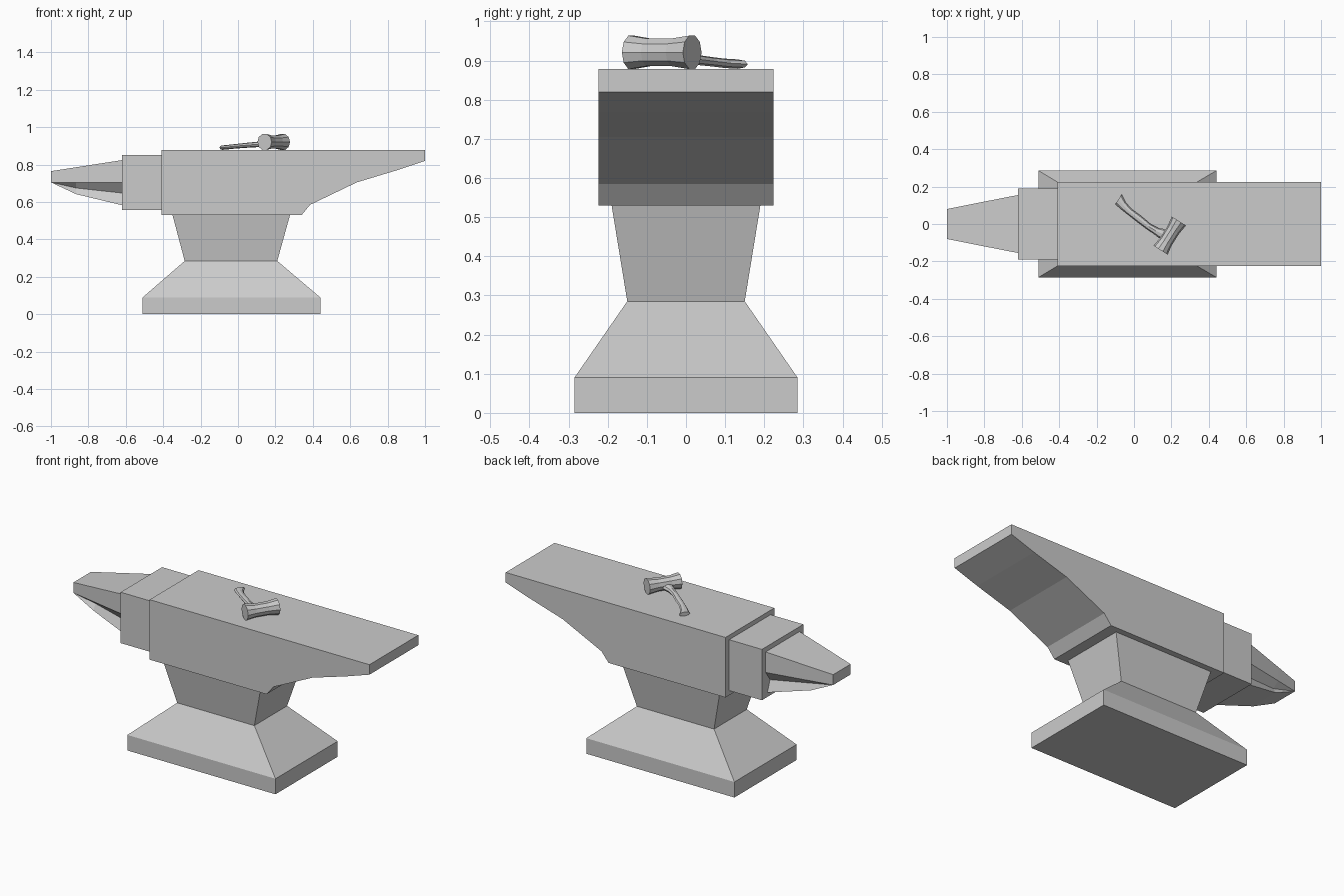
import bpy, bmesh
from math import cos, sin, tau
from mathutils import Vector

if "Cube" in bpy.data.objects:
    bpy.data.objects.remove(bpy.data.objects["Cube"])


def loft(name, rings):
    """Skin a stack of equal-length point rings and cap both ends."""
    bm = bmesh.new()
    loops = [[bm.verts.new(p) for p in ring] for ring in rings]
    n = len(loops[0])
    for a, b in zip(loops, loops[1:]):
        for i in range(n):
            j = (i + 1) % n
            bm.faces.new((a[i], a[j], b[j], b[i]))
    bm.faces.new(loops[0])
    bm.faces.new(loops[-1])
    bmesh.ops.remove_doubles(bm, verts=bm.verts, dist=1e-5)
    bmesh.ops.recalc_face_normals(bm, faces=bm.faces)
    mesh = bpy.data.meshes.new(name)
    bm.to_mesh(mesh)
    bm.free()
    obj = bpy.data.objects.new(name, mesh)
    bpy.context.collection.objects.link(obj)
    return obj


def slab(x0, x1, y, z):
    """Horizontal rectangle, symmetric in y."""
    return [(x0, -y, z), (x1, -y, z), (x1, y, z), (x0, y, z)]


def section(x, half):
    """Cross-section across y at x, mirrored from (y, z) points."""
    return [(x, y, z) for y, z in half] + [(x, -y, z) for y, z in reversed(half)]


# Foot and waist
loft("base", [slab(-.51, .44, .285, 0), slab(-.51, .44, .285, .09),
              slab(-.285, .21, .15, .285)])
loft("waist", [slab(-.285, .21, .15, .285), slab(-.35, .278, .19, .53)])

# Body with stepped heel underside
profile = [(-.41, .53), (.34, .53), (.385, .585), (.635, .705),
           (.85, .77), (1, .82), (1, .878), (-.41, .878)]
loft("body", [[(x, y, z) for x, z in profile] for y in (-.224, .224)])

# Step block and horn with undercut keel
loft("step_block", [section(x, [(.19, .852), (.19, .557)]) for x in (-.62, -.41)])
loft("horn", [
    section(-1, [(.08, .765), (.08, .705), (.08, .705), (.08, .705)]),
    section(-.865, [(.107, .786), (.107, .705), (.07, .675), (.09, .642)]),
    section(-.62, [(.155, .824), (.155, .705), (.115, .648), (.14, .583)]),
])

# Hammer lying on the face: head axis and handle direction
centre = Vector((.191, -.062, .921))
axis = Vector((.533, .846, 0))
out = Vector((-.846, .533, 0))
up = Vector((0, 0, 1))


def oval(c, u, v, a, b, n):
    return [c + u * a * cos(tau * i / n) + v * b * sin(tau * i / n) for i in range(n)]


loft("hammer_head", [oval(centre + axis * s, out, up, r, r, 10)
                     for s, r in [(-.092, .045), (-.04, .037), (.035, .037), (.092, .045)]])

# Handle stations: distance, sideways shift, drop, half width, half height
stations = [(0, -.008, -.008, .024, .018), (.045, -.014, -.010, .028, .017),
            (.075, -.018, -.012, .020, .015), (.12, -.019, -.015, .017, .014),
            (.183, -.012, -.019, .019, .013), (.25, -.006, -.024, .018, .012),
            (.295, .003, -.028, .022, .012), (.335, .018, -.030, .031, .012)]
loft("hammer_handle", [oval(centre + out * t + axis * s + up * d, axis, up, w, h, 8)
                       for t, s, d, w, h in stations])
